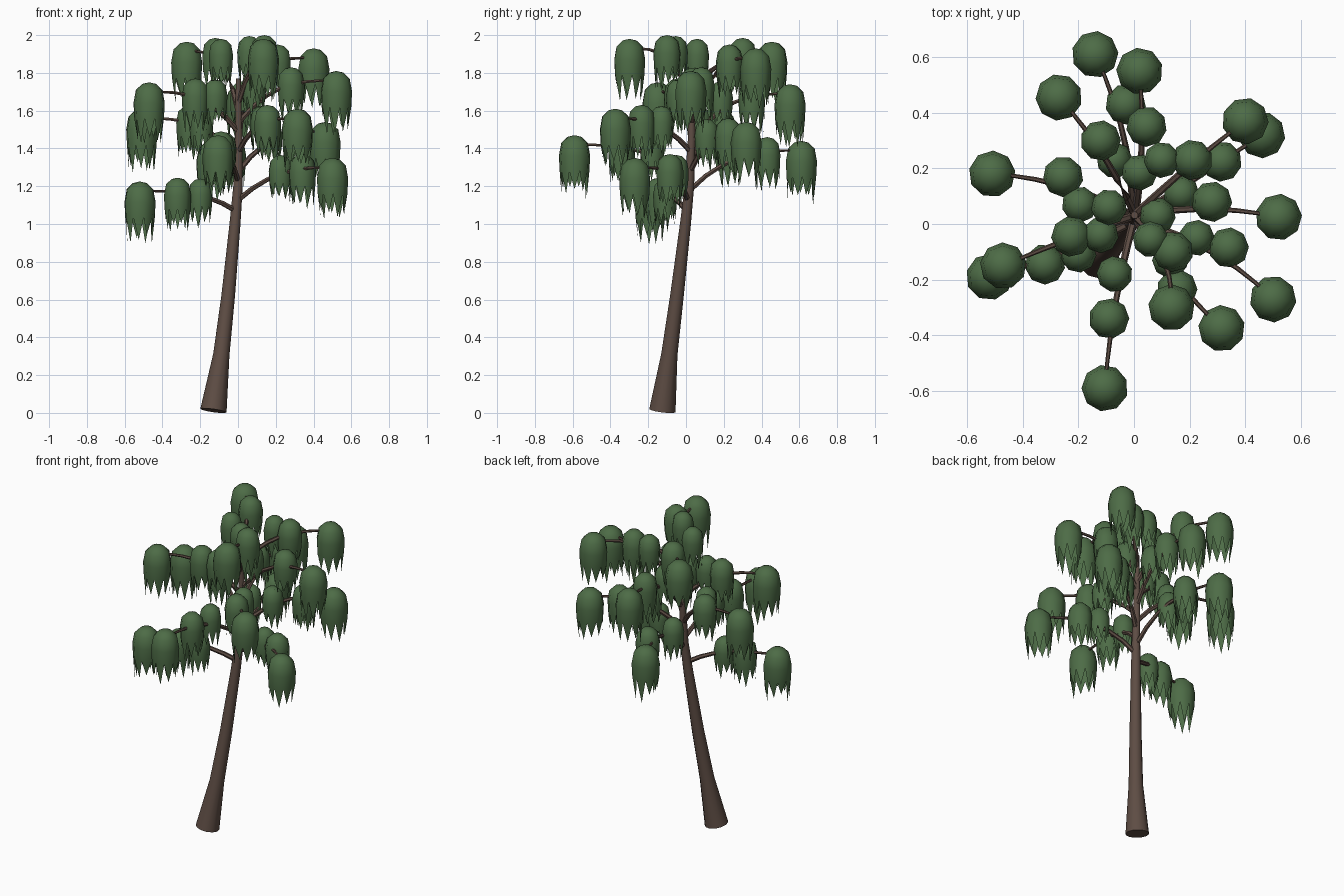
import bpy, bmesh, math, random
from mathutils import Vector

if "Cube" in bpy.data.objects:
    bpy.data.objects.remove(bpy.data.objects["Cube"])

random.seed(4)

def material(name, rgb):
    m = bpy.data.materials.new(name)
    m.diffuse_color = (*rgb, 1)
    m.use_nodes = True
    m.node_tree.nodes["Principled BSDF"].inputs["Base Color"].default_value = m.diffuse_color
    return m

BARK = material("brown bark", (0.112, 0.074, 0.058))
LEAF = material("dark green leaves", (0.075, 0.15, 0.062))

def finish(name, bm, mat, angle):
    bmesh.ops.recalc_face_normals(bm, faces=bm.faces)
    me = bpy.data.meshes.new(name)
    bm.to_mesh(me)
    bm.free()
    me.materials.append(mat)
    ob = bpy.data.objects.new(name, me)
    bpy.context.collection.objects.link(ob)
    bpy.ops.object.select_all(action='DESELECT')
    ob.select_set(True)
    bpy.context.view_layer.objects.active = ob
    bpy.ops.object.shade_smooth_by_angle(angle=math.radians(angle))
    return ob

def bridge(bm, a, b):
    n = len(a)
    for i in range(n):
        bm.faces.new((a[i], a[(i + 1) % n], b[(i + 1) % n], b[i]))

def tube(name, pts, radii, sides):
    """Tapered limb: rings set square to the path, capped at both ends."""
    bm = bmesh.new()
    rings = []
    for i, p in enumerate(pts):
        d = (pts[min(i + 1, len(pts) - 1)] - pts[max(i - 1, 0)]).normalized()
        ref = Vector((0, 1, 0)) if abs(d.z) > 0.8 else Vector((0, 0, 1))
        u = d.cross(ref).normalized()
        v = d.cross(u)
        rings.append([bm.verts.new(p + radii[i] * (u * math.cos(a) + v * math.sin(a)))
                      for a in (2 * math.pi * k / sides for k in range(sides))])
    for a, b in zip(rings, rings[1:]):
        bridge(bm, a, b)
    bm.faces.new(rings[0])
    bm.faces.new(rings[-1])
    return finish(name, bm, BARK, 50)

def leaf_clump(name, x, y, top, r):
    """Hanging bell of leaves: a dome whose lower edge ends in ragged points."""
    n, h = 9, 4.05 * r
    turn = random.uniform(0, 6.28)
    bm = bmesh.new()

    def vert(k, rad, depth):
        a = turn + 2 * math.pi * k / n
        return bm.verts.new((x + rad * r * math.cos(a), y + rad * r * math.sin(a), top - depth * h))

    profile = [(0.45, 0.025), (0.85, 0.12), (1.0, 0.32), (0.95, 0.56)]
    rings = [[vert(k, *p) for k in range(n)] for p in profile]
    apex = bm.verts.new((x, y, top))
    for k in range(n):
        bm.faces.new((apex, rings[0][k], rings[0][(k + 1) % n]))
    for a, b in zip(rings, rings[1:]):
        bridge(bm, a, b)
    for k in range(n):
        tip = vert(k + 0.5, random.uniform(0.72, 0.85), random.uniform(0.8, 1.0))
        bm.faces.new((rings[-1][k], rings[-1][(k + 1) % n], tip))
    return finish(name, bm, LEAF, 45)

# leaning trunk: x, y, z, radius
TRUNK = [(-0.13, -0.125, 0.012, 0.07), (-0.088, -0.088, 0.31, 0.043),
         (-0.052, -0.048, 0.62, 0.036), (-0.016, -0.003, 1.0, 0.029),
         (0.0, 0.018, 1.2, 0.025), (0.004, 0.03, 1.45, 0.02), (0.002, 0.032, 1.77, 0.013)]
tube("trunk", [Vector(t[:3]) for t in TRUNK], [t[3] for t in TRUNK], 12)

def on_trunk(z):
    for a, b in zip(TRUNK, TRUNK[1:]):
        if z <= b[2]:
            return Vector(a[:3]).lerp(Vector(b[:3]), (z - a[2]) / (b[2] - a[2]))
    return Vector(TRUNK[-1][:3])

# branches from low to high: leaf top height, then x, y of tip, middle and inner clump
BRANCHES = [
    (1.225, -0.52, -0.19, -0.32, -0.145, -0.20, -0.11),
    (1.35, 0.50, -0.27, 0.34, -0.085, 0.225, -0.05),
    (1.44, -0.14, 0.61, -0.03, 0.43, -0.07, 0.23),
    (1.47, -0.105, -0.59, -0.09, -0.34, -0.07, -0.18),
    (1.54, 0.46, 0.32, 0.315, 0.225, 0.17, 0.11),
    (1.61, -0.51, 0.18, -0.255, 0.17, -0.195, 0.07),
    (1.61, 0.315, -0.375, 0.155, -0.235, 0.13, -0.13),
    (1.74, 0.02, 0.55, 0.045, 0.35, 0.02, 0.185),
    (1.75, -0.47, -0.15, -0.225, -0.045, -0.12, -0.04),
    (1.81, 0.52, 0.025, 0.28, 0.08, 0.085, 0.03),
    (1.965, -0.27, 0.455, -0.12, 0.30, -0.09, 0.06),
    (1.98, 0.135, -0.30, 0.14, -0.10, 0.06, -0.055),
    (1.93, 0.40, 0.37, 0.21, 0.23, 0.10, 0.23),
]
RADII = (0.084, 0.073, 0.065)   # tip, middle, inner clump
RISE = (0.0, 0.02, 0.015)       # inner clumps sit a little higher

for i, (top, *xy) in enumerate(BRANCHES):
    base = on_trunk(1.07 + 0.052 * i)
    tip = Vector((xy[0], xy[1], top - 0.05))
    mid = Vector((xy[2], xy[3], 0))
    flat = Vector((tip.x - base.x, tip.y - base.y, 0))
    s = (mid - base).dot(flat) / flat.length_squared
    bend = (mid - base - flat * s) * 0.5
    bend.z = 0
    # branch climbs steeply, then levels out towards its tip
    pts, rad = [], []
    for k in range(8):
        t = k / 7
        p = base + flat * t + bend * 4 * t * (1 - t)
        p.z = base.z + (tip.z - base.z) * (1 - (1 - t) ** 3)
        pts.append(p)
        rad.append(0.015 - 0.009 * t)
    tube(f"branch_{i + 1}", pts, rad, 6)
    for j in range(3):
        leaf_clump(f"leaf_clump_{i + 1}_{j + 1}", xy[2 * j], xy[2 * j + 1],
                   min(top + RISE[j], 2.0), RADII[j])
